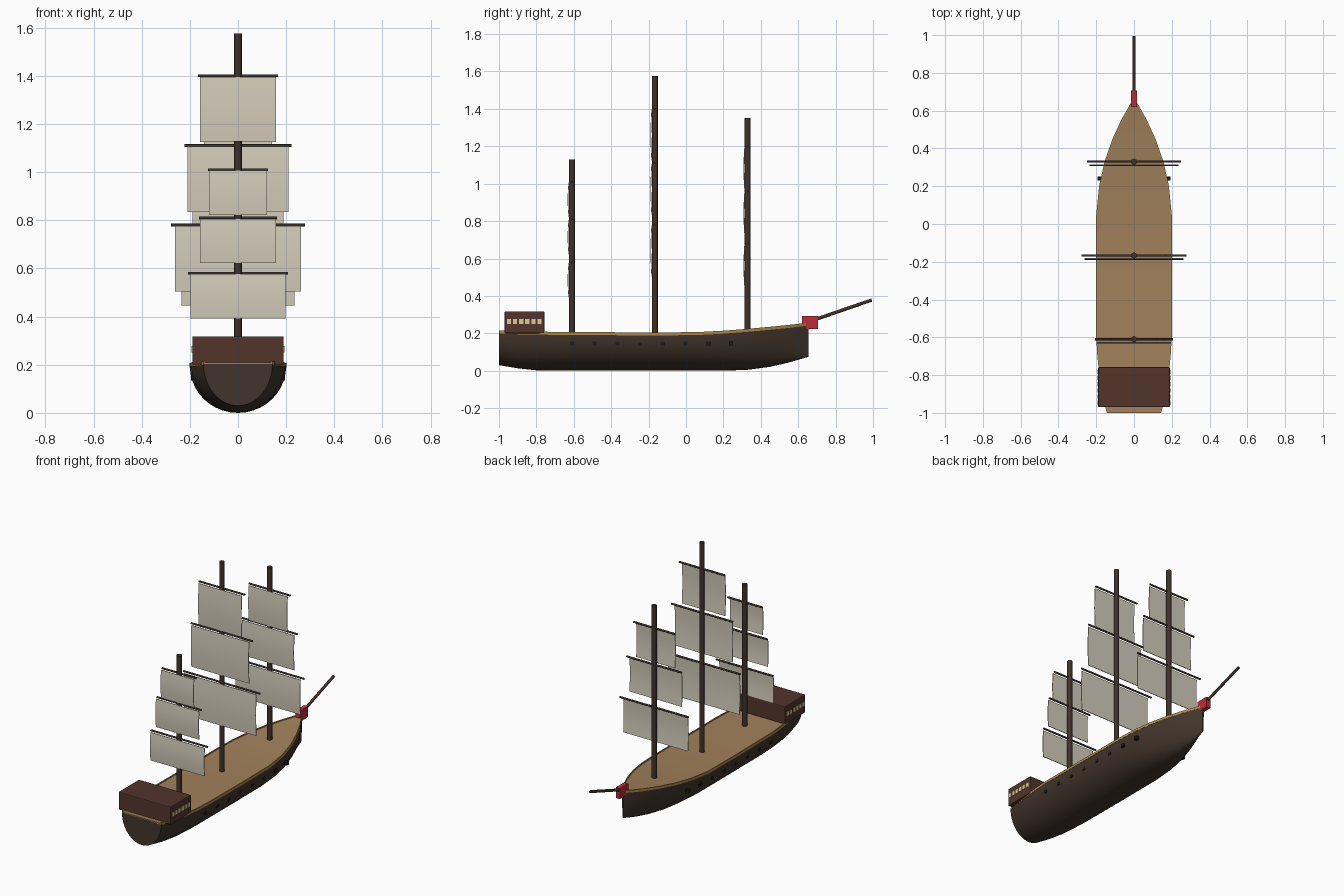
import bpy, bmesh, math
from mathutils import Vector

if "Cube" in bpy.data.objects:
    bpy.data.objects.remove(bpy.data.objects["Cube"])


def mat(name, r, g, b):
    m = bpy.data.materials.new(name)
    m.diffuse_color = (r, g, b, 1)
    m.use_nodes = True
    m.node_tree.nodes["Principled BSDF"].inputs["Base Color"].default_value = m.diffuse_color
    return m


HULL = mat("dark_hull_wood", .055, .036, .025)
DECK = mat("deck_wood", .36, .22, .105)
TRIM = mat("gold_trim", .42, .26, .07)
SPAR = mat("spar_wood", .05, .033, .024)
CABIN = mat("red_brown_wood", .085, .035, .024)
SAIL = mat("canvas", .66, .61, .50)
RED = mat("red_paint", .50, .025, .04)
GLASS = mat("window_glow", .75, .60, .30)
BLACK = mat("port_black", .012, .010, .010)


def finish(name, bm, material, smooth=None):
    bmesh.ops.recalc_face_normals(bm, faces=bm.faces)
    me = bpy.data.meshes.new(name)
    bm.to_mesh(me)
    bm.free()
    ob = bpy.data.objects.new(name, me)
    bpy.context.collection.objects.link(ob)
    me.materials.append(material)
    if smooth:
        bpy.ops.object.select_all(action='DESELECT')
        ob.select_set(True)
        bpy.context.view_layer.objects.active = ob
        bpy.ops.object.shade_smooth_by_angle(angle=math.radians(smooth))
    return ob


def loft(name, rings, material, smooth=None):
    """Closed rings of points joined in order, with end caps."""
    bm = bmesh.new()
    vs = [[bm.verts.new(p) for p in ring] for ring in rings]
    n = len(vs[0])
    for a, b in zip(vs, vs[1:]):
        for i in range(n):
            j = (i + 1) % n
            bm.faces.new((a[i], a[j], b[j], b[i]))
    bm.faces.new(vs[0])
    bm.faces.new(vs[-1])
    return finish(name, bm, material, smooth)


def box(name, x, y, z, material, bevel=0):
    bm = bmesh.new()
    bmesh.ops.create_cube(bm, size=1)
    for v in bm.verts:
        v.co = [c[0] + (v.co[i] + .5) * (c[1] - c[0]) for i, c in enumerate((x, y, z))]
    if bevel:
        bmesh.ops.bevel(bm, geom=bm.edges[:], offset=bevel, segments=2, affect='EDGES', profile=.5)
    return finish(name, bm, material)


def rod(name, a, b, r, material=SPAR, sides=16):
    a, b = Vector(a), Vector(b)
    bm = bmesh.new()
    bmesh.ops.create_cone(bm, cap_ends=True, segments=sides, radius1=r, radius2=r, depth=(b - a).length)
    q = (b - a).to_track_quat('Z', 'Y')
    for v in bm.verts:
        v.co = q @ v.co + (a + b) / 2
    return finish(name, bm, material, 40)


# Hull stations: y, half width, sheer height, keel height
stations = [(-1, .143, .212, .03), (-.9, .168, .208, .013), (-.8, .182, .206, .002),
            (-.7, .193, .205, 0), (-.6, .199, .204, 0), (-.25, .2, .202, 0), (.05, .199, .203, 0),
            (.2, .184, .211, 0), (.33, .155, .221, .005), (.45, .113, .232, .021),
            (.55, .067, .242, .044), (.62, .028, .250, .064), (.655, .006, .255, .075)]

# Hull: half-ellipse sections
N = 20
rings = []
for y, w, top, keel in stations:
    rings.append([(w * math.cos(math.pi * i / N), y, top - .008 - (top - .008 - keel) * math.sin(math.pi * i / N))
                  for i in range(N + 1)])
loft("hull", rings, HULL, 40)

# Deck laid just inside the sheer
loft("deck", [[(-w * .98, y, t - .012), (w * .98, y, t - .012), (w * .98, y, t - .003), (-w * .98, y, t - .003)]
              for y, w, t, k in stations], DECK, 30)

# Gold rail along both edges
for side, s in (("left", -1), ("right", 1)):
    loft(side + "_rail", [[(s * max(w - .006, .001), y, t - .013), (s * (w + .001), y, t - .013),
                           (s * (w + .001), y, t + .003), (s * max(w - .006, .001), y, t + .003)]
                          for y, w, t, k in stations], TRIM, 30)

# Stern cabin with side windows
box("stern_cabin", (-.19, .19), (-.97, -.757), (.2, .318), CABIN, .006)
for s in (-1, 1):
    for i in range(6):
        y = -.946 + i * .0325
        box("cabin_window", sorted((s * .185, s * .193)), (y - .011, y + .011), (.25, .277), GLASS)

# Gun ports
for s in (-1, 1):
    for i in range(8):
        y = -.61 + i * .1215
        box("gun_port", sorted((s * .172, s * .1945)), (y - .011, y + .011), (.134, .156), BLACK)


def sail(name, half, y, top, bottom):
    """Thin canvas panel with a slight belly."""
    rows = 6
    rings = []
    for i in range(rows + 1):
        t = i / rows
        yy = y - .005 * math.sin(math.pi * t)
        z = top + (bottom - top) * t
        rings.append([(-half, yy - .002, z), (half, yy - .002, z), (half, yy + .002, z), (-half, yy + .002, z)])
    return loft(name, rings, SAIL, 30)


# Masts, yards and sails: name, y, mast top, sail height, rows of (yard z, yard half, sail half)
masts = [("mizzen", -.61, 1.13, .19, ((.58, .207, .197), (.81, .162, .157), (1.01, .124, .12))),
         ("main", -.167, 1.575, .277, ((.78, .278, .262), (1.11, .223, .21), (1.40, .166, .157))),
         ("fore", .33, 1.35, .235, ((.68, .25, .235), (.96, .2, .19), (1.20, .15, .141)))]
for name, y, top, height, rows in masts:
    rod(name + "_mast", (0, y, .19), (0, y, top), .016)
    for z, yard, half in rows:
        rod(name + "_yard", (-yard, y, z), (yard, y, z), .006, sides=10)
        sail(name + "_sail", half, y - .016, z - .004, z - .004 - height + .006)

# Bowsprit and red bow block
rod("bowsprit", (0, .63, .253), (0, .993, .378), .009, sides=12)
box("bow_block", (-.015, .015), (.62, .706), (.223, .293), RED)
